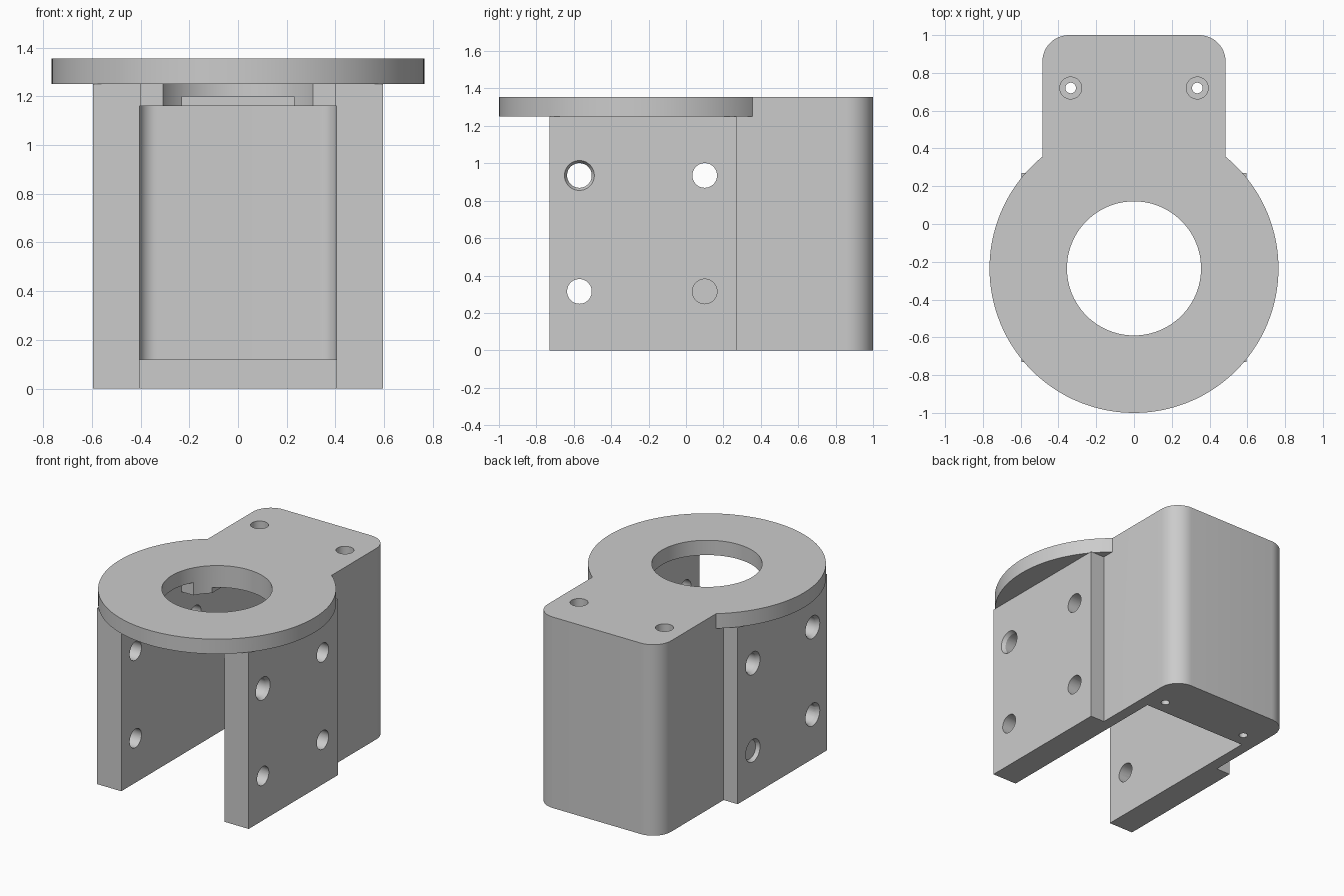
import bpy, bmesh, math
from mathutils import Matrix

cube = bpy.data.objects.get("Cube")
if cube:
    bpy.data.objects.remove(cube, do_unlink=True)

grey = bpy.data.materials.new("plain_grey")
grey.use_nodes = True
COLOUR = (0.6, 0.6, 0.6, 1)
grey.diffuse_color = COLOUR
grey.node_tree.nodes["Principled BSDF"].inputs["Base Color"].default_value = COLOUR

CENTRE_Y = -0.235      # axis of the round flange
INNER, OUTER = 0.405, 0.485
TOP = 1.355


def finish(name, bm):
    bmesh.ops.recalc_face_normals(bm, faces=bm.faces)
    mesh = bpy.data.meshes.new(name)
    bm.to_mesh(mesh)
    bm.free()
    mesh.materials.append(grey)
    obj = bpy.data.objects.new(name, mesh)
    bpy.context.collection.objects.link(obj)
    return obj


def box(name, x0, x1, y0, y1, z0, z1, radius=0):
    """Box whose two rear upright edges may be rounded."""
    bm = bmesh.new()
    bmesh.ops.create_cube(bm, size=1)
    for v in bm.verts:
        v.co.x = x1 if v.co.x > 0 else x0
        v.co.y = y1 if v.co.y > 0 else y0
        v.co.z = z1 if v.co.z > 0 else z0
    if radius:
        edges = [e for e in bm.edges
                 if all(v.co.y == e.verts[0].co.y and v.co.x == e.verts[0].co.x
                        and v.co.y > (y0 + y1) / 2 for v in e.verts)]
        bmesh.ops.bevel(bm, geom=edges, offset=radius, segments=12,
                        profile=0.5, affect='EDGES')
    return finish(name, bm)


def cone(name, start, axis, length, r0, r1, segments=48):
    """Cylinder or cone from a start point along X or Z."""
    bm = bmesh.new()
    bmesh.ops.create_cone(bm, cap_ends=True, segments=segments,
                          radius1=r0, radius2=r1, depth=abs(length))
    turn = Matrix.Identity(4)
    if axis == 'X':
        turn = Matrix.Rotation(math.copysign(math.pi / 2, length), 4, 'Y')
    elif length < 0:
        turn = Matrix.Rotation(math.pi, 4, 'X')
    shift = Matrix.Translation((0, 0, abs(length) / 2))
    bm.transform(Matrix.Translation(start) @ turn @ shift)
    return finish(name, bm)


def combine(body, other, operation):
    mod = body.modifiers.new(operation.lower(), 'BOOLEAN')
    mod.operation = operation
    mod.solver = 'EXACT'
    mod.object = other
    bpy.ops.object.select_all(action='DESELECT')
    bpy.context.view_layer.objects.active = body
    body.select_set(True)
    bpy.ops.object.modifier_apply(modifier=mod.name)
    bpy.data.objects.remove(other, do_unlink=True)


# Solid parts: rear housing, roof, side plates, round flange
body = box("mounting_bracket", -OUTER, OUTER, 0.2, 1, 0, TOP, 0.14)
solids = [box("roof", -0.45, 0.45, -0.06, 0.5, 1.14, 1.3)]
for side in (-1, 1):
    xs = sorted((side * 0.4, side * 0.595))
    solids.append(box("side_plate", *xs, -0.73, 0.27, 0, 1.25))
solids.append(cone("flange", (0, CENTRE_Y, 1.25), 'Z', TOP - 1.25, 0.765, 0.765, 128))
for part in solids:
    combine(body, part, 'UNION')

# Cavity, floor opening, roof channel, flange bore
cutters = [
    box("cavity", -INNER, INNER, -1.2, 0.92, 0.12, 1.16, 0.07),
    box("floor_opening", -INNER, INNER, -1.2, 0.62, -0.1, 0.2),
    box("roof_channel", -0.23, 0.23, -0.2, 0.85, 1.1, 1.2),
    cone("flange_bore", (0, CENTRE_Y, 1.1), 'Z', 0.5, 0.355, 0.355, 96),
]

for side in (-1, 1):
    # Countersunk screw holes in the side plates
    for y in (-0.57, 0.1):
        for z in (0.315, 0.935):
            cutters.append(cone("side_hole", (side * 0.3, y, z), 'X',
                                side * 0.4, 0.066, 0.066))
            cutters.append(cone("side_sink", (side * 0.57, y, z), 'X',
                                side * 0.05, 0.066, 0.094))
    # Upright screw holes through roof and floor
    x = side * 0.335
    cutters.append(cone("roof_hole", (x, 0.72, 1.1), 'Z', 0.4, 0.058, 0.058))
    cutters.append(cone("floor_hole", (x, 0.72, -0.1), 'Z', 0.3, 0.028, 0.028))
    cutters.append(cone("floor_sink", (x, 0.72, 0.03), 'Z', -0.06, 0.028, 0.088))
for cutter in cutters:
    combine(body, cutter, 'DIFFERENCE')

bpy.ops.object.select_all(action='DESELECT')
body.select_set(True)
bpy.context.view_layer.objects.active = body
bpy.ops.object.shade_smooth_by_angle(angle=math.radians(25))
